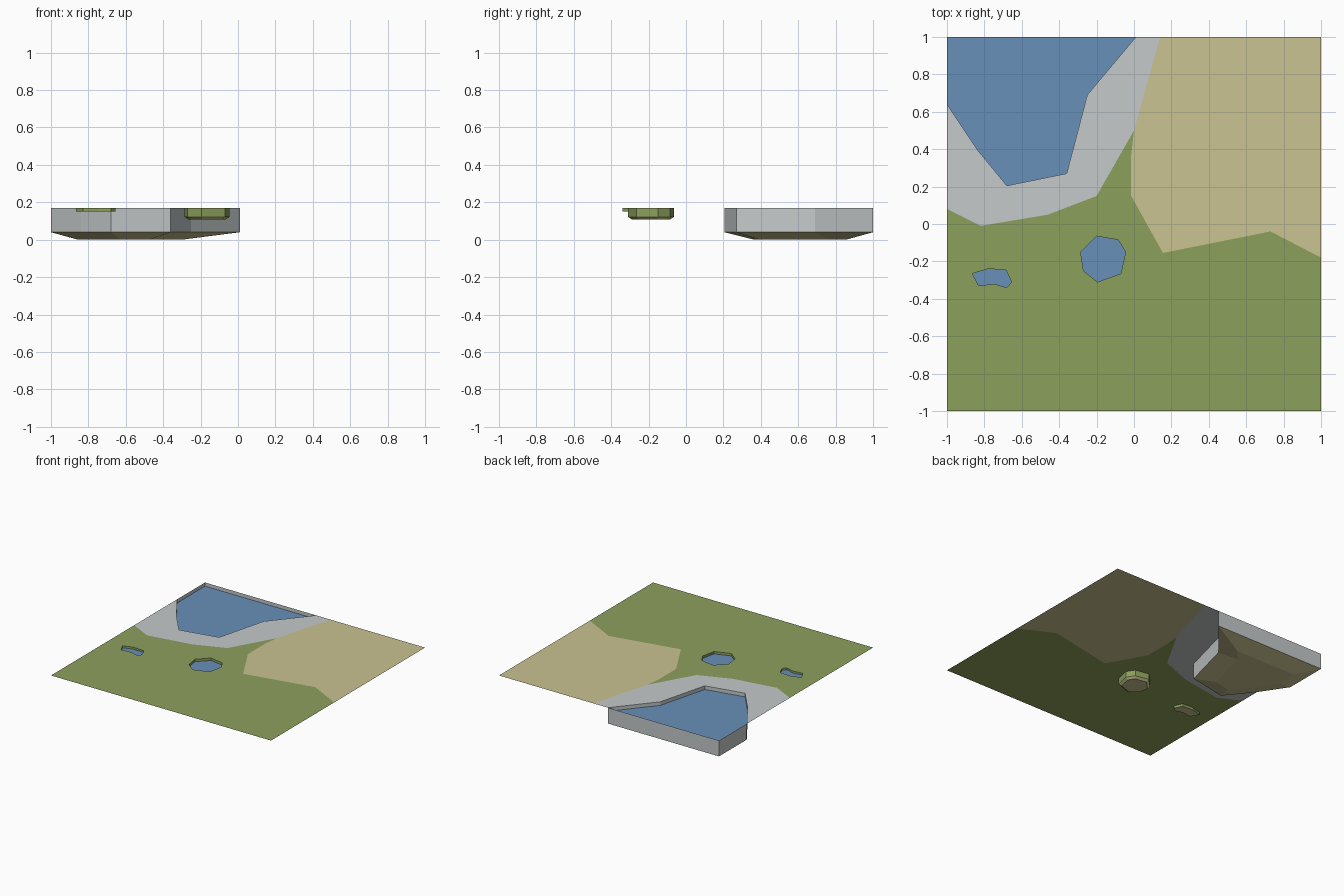
import bpy, bmesh
from mathutils import Vector
from mathutils.geometry import tessellate_polygon

if "Cube" in bpy.data.objects:
    bpy.data.objects.remove(bpy.data.objects["Cube"])

TOP = 0.17  # ground level


def material(name, rgb):
    m = bpy.data.materials.new(name)
    lin = [c / 12.92 if c <= 0.04045 else ((c + 0.055) / 1.055) ** 2.4 for c in rgb]
    m.diffuse_color = (*lin, 1)
    m.use_nodes = True
    m.node_tree.nodes["Principled BSDF"].inputs["Base Color"].default_value = m.diffuse_color
    return m


GRASS = material("grass green", (0.55, 0.625, 0.36))
SAND = material("sand", (0.79, 0.765, 0.57))
STONE = material("stone grey", (0.77, 0.79, 0.79))
WATER = material("water blue", (0.41, 0.565, 0.73))


def finish(name, bm, mats):
    me = bpy.data.meshes.new(name)
    bm.to_mesh(me)
    bm.free()
    for m in mats:
        me.materials.append(m)
    ob = bpy.data.objects.new(name, me)
    bpy.context.collection.objects.link(ob)
    return ob


def fill(bm, loops, z, mat=0):
    """Flat upward-facing patch; the first loop is the outline, the rest are holes."""
    loops = [[Vector((x, y, z)) for x, y in lp] for lp in loops]
    verts = [bm.verts.new(p) for lp in loops for p in lp]
    for tri in tessellate_polygon(loops):
        f = bm.faces.new([verts[i] for i in tri])
        f.normal_update()
        if f.normal.z < 0:
            f.normal_flip()
        f.material_index = mat


def patch(name, loops, z, mat):
    bm = bmesh.new()
    fill(bm, loops, z)
    finish(name, bm, [mat])


def inset(loop, d):
    """Mitred inward offset of a counter-clockwise loop."""
    out = []
    for i, p in enumerate(loop):
        a, b, c = Vector(loop[i - 1]), Vector(p), Vector(loop[(i + 1) % len(loop)])
        e, f = (b - a).normalized(), (c - b).normalized()
        n1, n2 = Vector((-e.y, e.x)), Vector((-f.y, f.x))
        q = b + (n1 + n2) * (d / (1 + n1.dot(n2)))
        out.append((q.x, q.y))
    return out


def basin(name, loop, wall_z, floor_z, inset_d, wall_mat):
    """Open bowl: upright walls, a sloped skirt and a flat sandy floor."""
    bm = bmesh.new()
    rings = [(loop, TOP, 0), (loop, wall_z, 1)]
    base = loop
    if inset_d:
        base = inset(loop, inset_d)
        rings.append((base, floor_z, 1))
    n = len(loop)
    for (la, za, _), (lb, zb, _) in zip(rings, rings[1:]):
        top = [bm.verts.new((x, y, za)) for x, y in la]
        low = [bm.verts.new((x, y, zb)) for x, y in lb]
        for i in range(n):
            j = (i + 1) % n
            f = bm.faces.new((top[i], top[j], low[j], low[i]))
            f.material_index = 0 if za == TOP else 1
    fill(bm, [base], floor_z, 1)
    bmesh.ops.remove_doubles(bm, verts=bm.verts, dist=0.0005)
    finish(name, bm, [wall_mat, SAND])


# Outlines, counter-clockwise
lake = [(-1, 1), (-1, .64), (-.84, .40), (-.68, .205), (-.36, .27), (-.25, .69), (.01, 1)]
pond = [(-.2, -.065), (-.285, -.15), (-.27, -.25), (-.195, -.31), (-.07, -.265),
        (-.045, -.15), (-.085, -.085)]
puddle = [(-.865, -.265), (-.83, -.33), (-.75, -.32), (-.68, -.34), (-.655, -.31),
          (-.685, -.245), (-.78, -.24)]
stone_edge = [(-1, .08), (-.82, -.01), (-.46, .05), (-.2, .15), (0, .5)]
sand_edge = [(0, .5), (-.015, .37), (-.015, .15), (.155, -.155), (.73, -.04), (1, -.18)]

# Ground sheets
patch("stone_shore", [lake[1:] + [(.14, 1)] + stone_edge[::-1]], TOP, STONE)
patch("sand_field", [sand_edge + [(1, 1), (.14, 1)]], TOP, SAND)
patch("grass_field", [[(-1, -1), (1, -1)] + sand_edge[::-1] + stone_edge[-2::-1],
                      pond, puddle], TOP, GRASS)

# Basins below the ground
basin("lake_basin", lake, 0.04, 0.0, 0.145, STONE)
basin("pond_basin", pond, 0.122, 0.107, 0.02, GRASS)
basin("puddle_basin", puddle, 0.15, 0.15, 0, GRASS)

# Water surfaces
patch("lake_water", [lake], TOP - 0.03, WATER)
patch("pond_water", [pond], TOP - 0.02, WATER)
patch("puddle_water", [puddle], TOP - 0.016, WATER)
